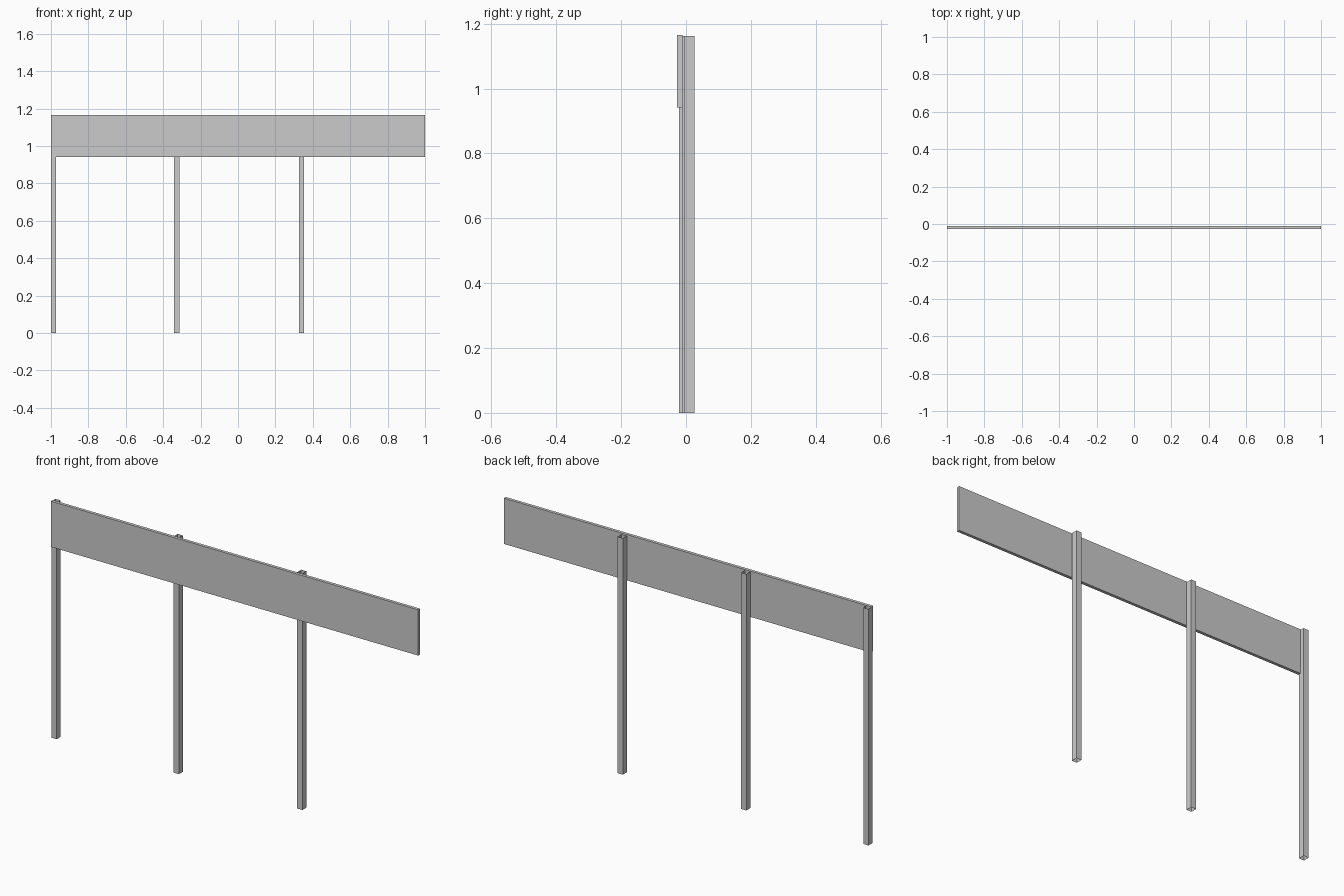
import bpy
import bmesh

if "Cube" in bpy.data.objects:
    bpy.data.objects.remove(bpy.data.objects["Cube"])


def box(name, lo, hi, open_ends=False):
    """Axis-aligned box between two corners, optionally without top and bottom."""
    bm = bmesh.new()
    bmesh.ops.create_cube(bm, size=1)
    for v in bm.verts:
        v.co = [(a + b) / 2 + c * (b - a) for a, b, c in zip(lo, hi, v.co)]
    bm.normal_update()
    if open_ends:
        caps = [f for f in bm.faces if abs(f.normal.z) > 0.9]
        bmesh.ops.delete(bm, geom=caps, context='FACES_ONLY')
    mesh = bpy.data.meshes.new(name)
    bm.to_mesh(mesh)
    bm.free()
    obj = bpy.data.objects.new(name, mesh)
    bpy.context.collection.objects.link(obj)
    return obj


# Long front board
box("board", (-1, -0.027, 0.941), (1, -0.0115, 1.166))

# Open-ended square posts, each set slightly further back than the last
POST_W, POST_D, POST_H = 0.028, 0.031, 1.163
for i, (x, y) in enumerate([(-1, -0.0215), (-0.342, -0.0115), (0.326, -0.005)]):
    box(f"post_{i + 1}", (x, y, 0), (x + POST_W, y + POST_D, POST_H), open_ends=True)
